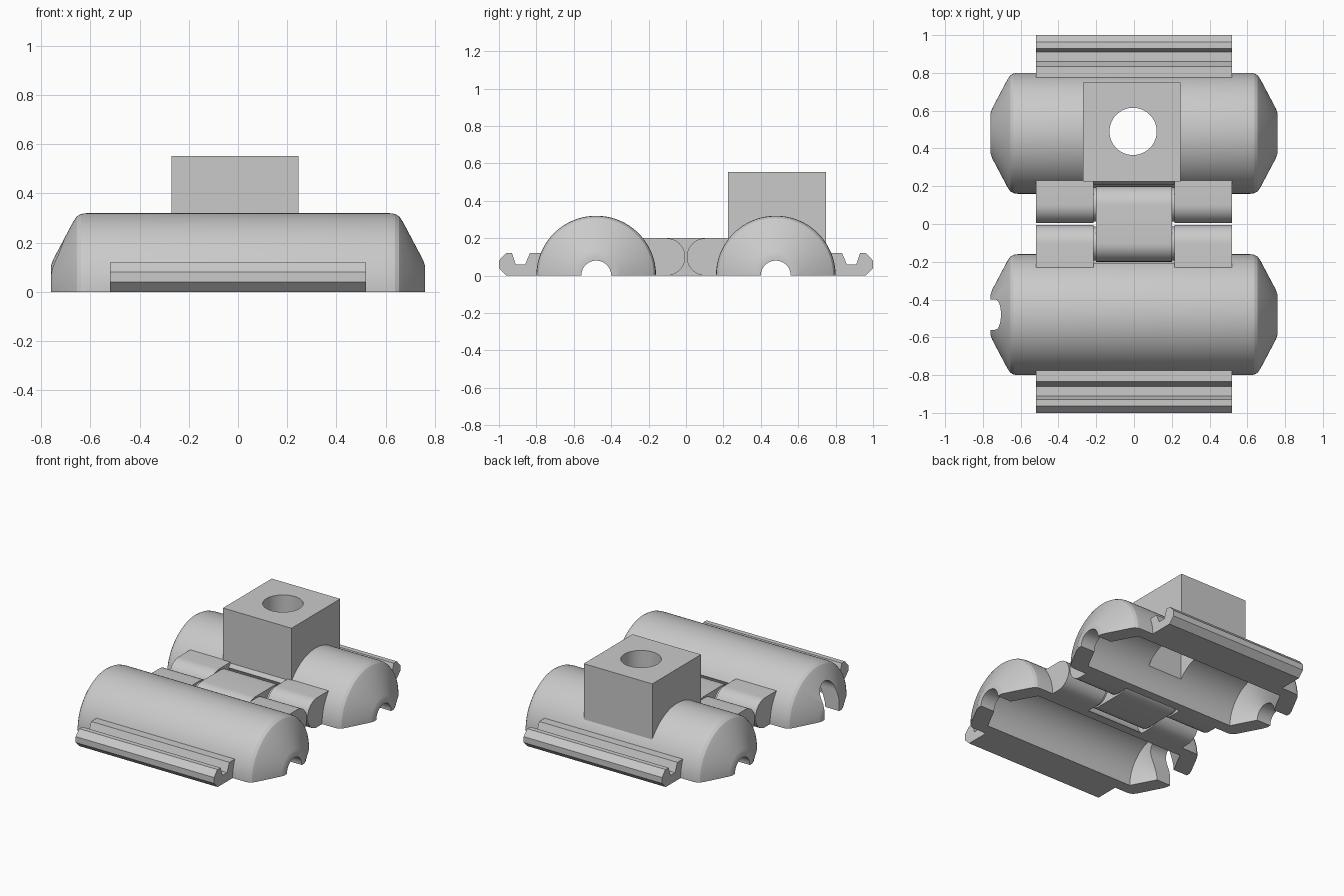
import bpy, bmesh, math
from mathutils import Vector

if "Cube" in bpy.data.objects:
    bpy.data.objects.remove(bpy.data.objects["Cube"])

grey = bpy.data.materials.new("light grey plastic")
grey.diffuse_color = (0.59, 0.59, 0.59, 1)
grey.use_nodes = True
grey.node_tree.nodes["Principled BSDF"].inputs["Base Color"].default_value = grey.diffuse_color


def shade(ob):
    bpy.ops.object.select_all(action='DESELECT')
    ob.select_set(True)
    bpy.context.view_layer.objects.active = ob
    bpy.ops.object.shade_smooth_by_angle(angle=math.radians(20))


def finish(name, bm, smooth=True):
    bmesh.ops.recalc_face_normals(bm, faces=bm.faces)
    me = bpy.data.meshes.new(name)
    bm.to_mesh(me)
    bm.free()
    ob = bpy.data.objects.new(name, me)
    bpy.context.collection.objects.link(ob)
    me.materials.append(grey)
    if smooth:
        shade(ob)
    return ob


def bridge_rings(bm, rings):
    """Join matching closed rings and cap both ends."""
    for a, b in zip(rings, rings[1:]):
        n = len(a)
        for i in range(n):
            j = (i + 1) % n
            bm.faces.new((a[i], a[j], b[j], b[i]))
    bm.faces.new(rings[0])
    bm.faces.new(rings[-1])


def extrude_x(name, profile, x0, x1, smooth=True):
    """Prism along x from a (y, z) profile."""
    bm = bmesh.new()
    bridge_rings(bm, [[bm.verts.new((x, y, z)) for y, z in profile] for x in (x0, x1)])
    return finish(name, bm, smooth)


def box(name, lo, hi):
    return extrude_x(name, [(lo[1], lo[2]), (hi[1], lo[2]), (hi[1], hi[2]), (lo[1], hi[2])],
                     lo[0], hi[0], False)


def arc(cy, cz, r, a0, a1, n=20):
    return [(cy + r * math.cos(math.radians(a0 + (a1 - a0) * i / n)),
             cz + r * math.sin(math.radians(a0 + (a1 - a0) * i / n))) for i in range(n + 1)]


def stadium(r):
    """Outline around both hinge axes."""
    return arc(.1, .1, r, -90, 90) + arc(-.1, .1, r, 90, 270)


def cut(ob, *cutters):
    for c in cutters:
        c.hide_render = True
        m = ob.modifiers.new("cut", 'BOOLEAN')
        m.operation, m.solver, m.object = 'DIFFERENCE', 'EXACT', c
    bpy.context.view_layer.objects.active = ob
    for m in list(ob.modifiers):
        bpy.ops.object.modifier_apply(modifier=m.name)
    shade(ob)


def shell(name, cy):
    """Hollow half barrel with tapered ends."""
    outer = [(.76, .08), (.76, .105), (.752, .13), (.67, .285), (.655, .307), (.637, .317), (.615, .32)]
    inner = [(.57, .24), (.655, .08)]
    prof = outer + [(-x, r) for x, r in reversed(outer)]
    prof += [(-x, r) for x, r in reversed(inner)] + inner
    bm = bmesh.new()
    rings = []
    for i in range(65):
        a = math.pi * i / 64
        rings.append([bm.verts.new((x, cy + r * math.cos(a), r * math.sin(a))) for x, r in prof])
    bridge_rings(bm, rings)
    return finish(name, bm)


CY = 0.48
front_shell = shell("front_shell", -CY)
back_shell = shell("back_shell", CY)

# rounded clearance for the hinge link, and the tall opening in the front shell's left end
slot = extrude_x("hinge_clearance_cutter", stadium(.128), -.215, .215)
opening = extrude_x("cable_opening_cutter",
                    [(-CY + .08, -.1)] + arc(-CY, .14, .08, 0, 180) + [(-CY - .08, -.1)], -.9, -.5)
cut(front_shell, slot, opening)

# square block on the back shell, with a round hole opening into a square pocket
block = box("mount_block", (-.27, .225, .17), (.245, .748, .553))
bm = bmesh.new()
bmesh.ops.create_cone(bm, cap_ends=True, segments=64, radius1=.125, radius2=.125, depth=1)
bmesh.ops.translate(bm, verts=bm.verts, vec=Vector((-.005, .49, .4)))
hole = finish("round_hole_cutter", bm)
pocket = box("pocket_cutter", (-.135, .29, -.1), (.125, .69, .43))
cavity = extrude_x("cavity_cutter", arc(CY, 0, .241, 0, 360, 64)[:-1], -.5, .5)
cut(back_shell, slot, pocket)
cut(block, hole, pocket, cavity)

# grooved snap lips along the outer edges, and the rounded hinge knuckles
lip = [(.75, 0), (.96, 0), (1, .04), (1, .08), (.963, .12), (.93, .12), (.91, .06),
       (.86, .06), (.835, .12), (.75, .12)]
knuckle = [(.22, 0), (.22, .1), (.23, .2)] + arc(.104, .1, .1, 90, 270)
for s, side in ((-1, "front"), (1, "back")):
    extrude_x(side + "_snap_lip", [(s * y, z) for y, z in lip], -.52, .52, False)
    for t, end in ((-1, "left"), (1, "right")):
        extrude_x(f"{side}_{end}_knuckle", [(s * y, z) for y, z in knuckle], t * .215, t * .52)
    # hinge pin joining the knuckles through the link
    extrude_x(side + "_hinge_pin", arc(s * .104, .1, .09, 0, 360, 40)[:-1], -.25, .25)

# double ended link between the hinges
extrude_x("hinge_link", stadium(.1), -.2, .2)

# helpers are no longer needed once the cuts are applied
for ob in list(bpy.data.objects):
    if ob.hide_render:
        bpy.data.objects.remove(ob)
